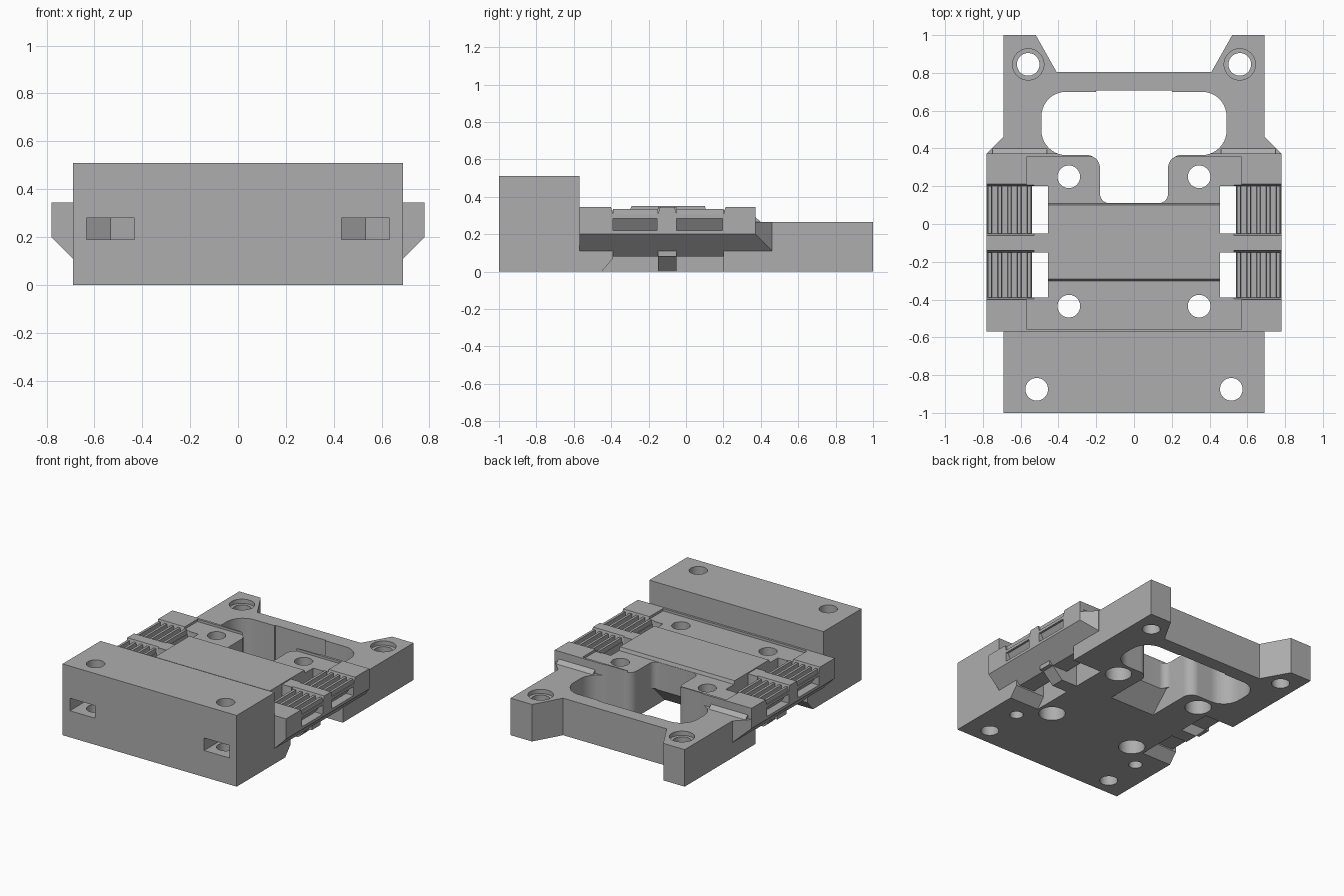
import bpy, bmesh, math
from mathutils import Vector

if "Cube" in bpy.data.objects:
    bpy.data.objects.remove(bpy.data.objects["Cube"], do_unlink=True)

grey = bpy.data.materials.new("plain grey")
grey.use_nodes = True
COLOUR = (0.42, 0.42, 0.42, 1)
grey.diffuse_color = COLOUR
for node in grey.node_tree.nodes:
    if node.type == 'BSDF_PRINCIPLED':
        node.inputs["Base Color"].default_value = COLOUR

PLACE = {
    'x': lambda p, d: (d, p[0], p[1]),
    'y': lambda p, d: (p[0], d, p[1]),
    'z': lambda p, d: (p[0], p[1], d),
}


def prism(name, outline, axis, a, b):
    """Extrude a flat outline along an axis from a to b."""
    bm = bmesh.new()
    put = PLACE[axis]
    lo = [bm.verts.new(put(p, a)) for p in outline]
    hi = [bm.verts.new(put(p, b)) for p in outline]
    bm.faces.new(lo)
    bm.faces.new(hi)
    for i in range(len(lo)):
        j = (i + 1) % len(lo)
        bm.faces.new((lo[i], lo[j], hi[j], hi[i]))
    bmesh.ops.recalc_face_normals(bm, faces=bm.faces[:])
    mesh = bpy.data.meshes.new(name)
    bm.to_mesh(mesh)
    bm.free()
    obj = bpy.data.objects.new(name, mesh)
    bpy.context.collection.objects.link(obj)
    mesh.materials.append(grey)
    return obj


def box(name, x, y, z):
    return prism(name, [(x[0], y[0]), (x[1], y[0]), (x[1], y[1]), (x[0], y[1])], 'z', *z)


def mirrored(outline, s):
    return [(s * u, v) for u, v in outline]


def drill(x, y, r, a=-0.1, b=0.7):
    ring = [(x + r * math.cos(t * math.tau / 40), y + r * math.sin(t * math.tau / 40)) for t in range(40)]
    return prism("drill", ring, 'z', a, b)


def rounded(corners, steps=10):
    """Outline with each corner (x, y, radius) replaced by an arc."""
    out = []
    for i, (x, y, r) in enumerate(corners):
        c = Vector((x, y))
        before = (Vector(corners[i - 1][:2]) - c).normalized()
        after = (Vector(corners[(i + 1) % len(corners)][:2]) - c).normalized()
        centre = c + (before + after) * r
        for k in range(steps + 1):
            t = k / steps * math.pi / 2
            out.append(tuple(centre - after * r * math.cos(t) - before * r * math.sin(t)))
    return out


def select(obj):
    bpy.ops.object.select_all(action='DESELECT')
    obj.select_set(True)
    bpy.context.view_layer.objects.active = obj


def cut(obj, cutters):
    for c in cutters:
        mod = obj.modifiers.new("cut", 'BOOLEAN')
        mod.operation = 'DIFFERENCE'
        mod.solver = 'EXACT'
        mod.object = c
        select(obj)
        bpy.ops.object.modifier_apply(modifier=mod.name)
        bpy.data.objects.remove(c, do_unlink=True)


def opening():
    half = [(0.18, 0.11, 0.05), (0.18, 0.365, 0.07), (0.49, 0.365, 0.13), (0.49, 0.7, 0.13)]
    left = [(-x, y, r) for x, y, r in reversed(half)]
    return prism("opening", rounded(half + left), 'z', -0.1, 0.6)


SIDES = (-1, 1)
BAYS = ((-0.39, -0.15), (-0.05, 0.2))

# Tall front block with screw holes, nut slots and blind holes below
front = box("front_block", (-0.69, 0.69), (-1, -0.57), (0, 0.51))
cuts = []
for s in SIDES:
    cx = s * 0.532
    slot = [(cx - 0.1, -1.1), (cx + 0.1, -1.1), (cx + 0.1, -0.82), (cx, -0.76), (cx - 0.1, -0.82)]
    cuts += [drill(s * 0.515, -0.875, 0.06), prism("nut_slot", slot, 'z', 0.19, 0.28),
             drill(s * 0.515, -0.6, 0.045, -0.1, 0.15)]
cut(front, cuts)

# Middle body with side wings chamfered underneath
wing = [(0.69, 0), (0.69, 0.11), (0.78, 0.2), (0.78, 0.345)]
body = prism("middle_body", wing + mirrored(wing, -1)[::-1], 'y', -0.57, 0.372)
cuts = [opening(),
        box("front_recess", (-0.57, 0.57), (-0.555, -0.29), (0.328, 0.5)),
        box("rear_recess", (-0.57, 0.57), (0.1, 0.355), (0.328, 0.5)),
        prism("ramp", [(-0.03, -0.01), (0.12, 0.14), (0.2, 0.14), (0.2, -0.01)], 'x', -0.18, 0.18)]
for s in SIDES:
    for y in (-0.435, 0.25):
        cuts += [drill(s * 0.345, y, 0.06), drill(s * 0.345, y, 0.088, -0.1, 0.15)]
    cuts.append(drill(s * 0.515, -0.6, 0.045, -0.1, 0.15))
    # Notch under the wing, open to the side and bottom
    notch = [(-0.46, -0.01), (-0.39, 0.07), (-0.39, 0.08), (0.2, 0.08), (0.2, -0.01)]
    cuts.append(prism("notch", notch, 'x', s * 0.455, s * 0.9))
    for y0, y1 in BAYS:
        bevel = [(0.6, 0.02), (0.74, 0.16), (0.9, 0.16), (0.9, 0.02)]
        side_slot = [(0.72, 0.22), (0.765, 0.285), (0.9, 0.285), (0.9, 0.22)]
        tray = [(y0, 0.305), (y1, 0.305), (y1 + 0.015, 0.36), (y0 - 0.015, 0.36)]
        cuts += [box("strap_window", sorted((s * 0.455, s * 0.54)), (y0, y1), (-0.1, 0.5)),
                 prism("bevel", mirrored(bevel, s), 'y', y0, y1),
                 prism("side_slot", mirrored(side_slot, s), 'y', y0, y1 - 0.005),
                 prism("tray", tray, 'x', s * 0.53, s * 0.9)]
cut(body, cuts)

# Raised pad across the middle
pad = prism("centre_pad", [(-0.305, 0.32), (-0.29, 0.352), (0.1, 0.352), (0.11, 0.32)], 'x', -0.455, 0.455)

# Rear frame with two ears and the rounded opening
ear = [(0.69, 0.372), (0.69, 1), (0.52, 1), (0.41, 0.805)]
frame = prism("rear_frame", ear + mirrored(ear, -1)[::-1], 'z', 0, 0.265)
cuts = [opening(), box("lip_relief", (-0.2, 0.2), (0.6, 0.708), (-0.1, 0.6))]
for s in SIDES:
    cuts += [drill(s * 0.56, 0.845, 0.06), drill(s * 0.56, 0.845, 0.083, 0.235, 0.4)]
cut(frame, cuts)
parts = [front, body, pad, frame]

for s in SIDES:
    side = "left" if s > 0 else "right"
    # Tapered shoulder where the wing meets the frame
    shoulder = prism(side + "_shoulder", mirrored([(0.69, 0.11), (0.78, 0.2), (0.78, 0.265), (0.69, 0.265)], s),
                     'y', 0.372, 0.46)
    cut(shoulder, [prism("taper", mirrored([(0.69, 0.462), (0.8, 0.352), (0.9, 0.5), (0.69, 0.5)], s), 'z', 0, 0.5)])
    fillet = prism(side + "_shoulder_slope", [(0.372, 0.265), (0.372, 0.29), (0.4, 0.265)], 'x', s * 0.46, s * 0.75)
    # Sloped rib between the two strap bays
    rib = prism(side + "_rib", mirrored([(0.455, 0), (0.58, 0), (0.68, 0.1), (0.455, 0.1)], s), 'y', -0.15, -0.05)
    parts += [shoulder, fillet, rib]
    # Grip teeth on top of each strap bay
    for bay, (y0, y1) in zip(("front", "rear"), BAYS):
        for n in range(5):
            x = s * (0.555 + 0.052 * n)
            tooth = [(x - 0.012, 0.3), (x + 0.012, 0.3), (x + 0.009, 0.335), (x - 0.009, 0.335)]
            parts.append(prism(f"{side}_{bay}_tooth_{n + 1}", tooth, 'y', y0, y1))

for part in parts:
    select(part)
    bpy.ops.object.shade_smooth_by_angle(angle=math.radians(30))
